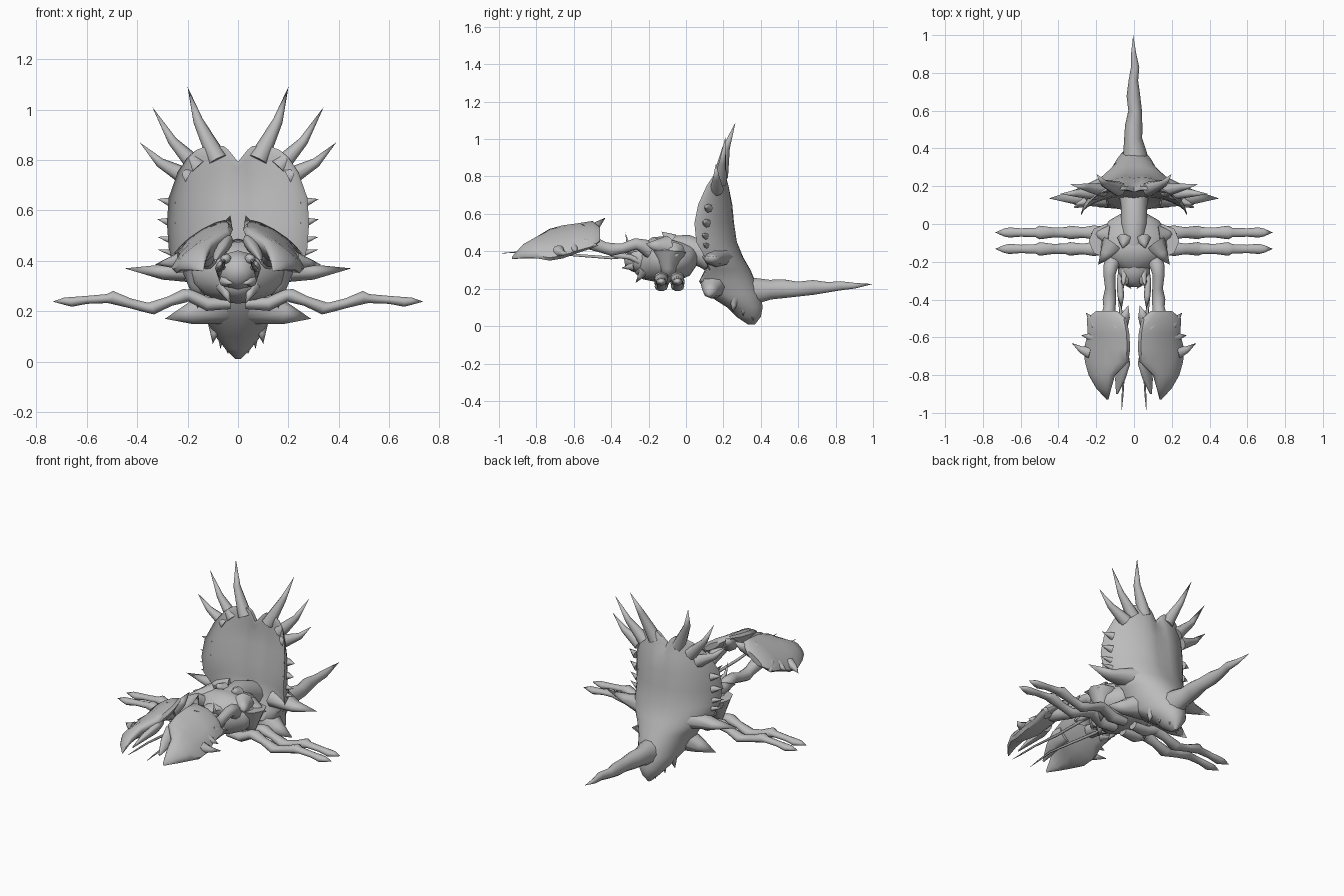
import bpy, bmesh, math
from mathutils import Vector

cube = bpy.data.objects.get("Cube")
if cube:
    bpy.data.objects.remove(cube, do_unlink=True)

shell = bpy.data.materials.new("shell_grey")
shell.use_nodes = True
SHELL_COLOUR = (0.5, 0.5, 0.5, 1)
shell.diffuse_color = SHELL_COLOUR
shell.node_tree.nodes["Principled BSDF"].inputs["Base Color"].default_value = SHELL_COLOUR


def skin(name, rings, angle=66):
    """Join equal rings of points into one closed skin."""
    bm = bmesh.new()
    loops = [[bm.verts.new(p) for p in ring] for ring in rings]
    count = len(loops[0])
    for low, high in zip(loops, loops[1:]):
        for i in range(count):
            j = (i + 1) % count
            bm.faces.new((low[i], low[j], high[j], high[i]))
    # Caps are strips running across each end ring
    for end in (loops[0], loops[-1]):
        for i in range(count // 2):
            strip = (end[i], end[i + 1], end[count - 1 - i], end[-i])
            bm.faces.new(list(dict.fromkeys(strip)))
    bmesh.ops.remove_doubles(bm, verts=bm.verts, dist=0.0005)
    bmesh.ops.recalc_face_normals(bm, faces=bm.faces)
    mesh = bpy.data.meshes.new(name)
    bm.to_mesh(mesh)
    bm.free()
    mesh.materials.append(shell)
    obj = bpy.data.objects.new(name, mesh)
    bpy.context.collection.objects.link(obj)
    bpy.ops.object.select_all(action="DESELECT")
    obj.select_set(True)
    bpy.context.view_layer.objects.active = obj
    bpy.ops.object.shade_smooth_by_angle(angle=math.radians(angle))


def tube(name, path, radii, sides=8, flat=1.0, mirror=False):
    """Tapered tube along a path; flat scales its height."""
    pts = [Vector(p) for p in path]
    rings = []
    for i, p in enumerate(pts):
        along = (pts[min(i + 1, len(pts) - 1)] - pts[max(i - 1, 0)]).normalized()
        up = Vector((0, 1, 0)) if abs(along.z) > 0.8 else Vector((0, 0, 1))
        side = along.cross(up).normalized()
        over = side.cross(along)
        turns = [math.tau * k / sides for k in range(sides)]
        rings.append([p + radii[i] * (math.cos(t) * side + flat * math.sin(t) * over)
                      for t in turns])
    if mirror:
        skin("left_" + name, rings)
        skin("right_" + name, [[(-v.x, v.y, v.z) for v in r] for r in rings])
    else:
        skin(name, rings)


def spikes(name, base, tip, radius, bend=(0, 0, 0), flat=1.0):
    """Mirrored pair of curved thorns."""
    a, b, c = Vector(base), Vector(tip), Vector(bend)
    tube(name, [a, a.lerp(b, 0.5) + c, b], [radius, radius * 0.5, 0], 8, flat, True)


# Tall shield that runs down into the abdomen: z, half width, edge, back, front
rows = [(.01, .01, .35, .37, .33), (.05, .05, .33, .40, .27), (.1, .09, .3, .41, .22),
        (.17, .13, .2, .4, .11), (.24, .16, .14, .37, .07), (.3, .19, .13, .345, .1),
        (.37, .25, .1, .305, .14), (.45, .275, .055, .28, .15), (.55, .282, .045, .265, .16),
        (.65, .275, .065, .255, .175), (.75, .24, .11, .235, .185), (.81, .2, .15, .215, .18),
        (.84, .165, .17, .208, .18), (.855, .125, .185, .2, .18)]
N = 20
rings = []
for z, w, edge, back, front in rows:
    ring = []
    for k in range(2 * N):
        t = math.pi * k / N
        a = math.cos(t)
        face = back if t < math.pi else front
        bow = abs(math.sin(t)) ** (1.3 if z > .4 else 1)
        crease = 0.012 * max(0, 1 - abs(a) * 4) if z > .4 else 0
        notch = max(0, z - .7) * 0.4 * max(0, 1 - abs(a) * w / .05)
        ring.append((w * a, edge + (face - edge) * bow - crease, z - notch))
    rings.append(ring)
skin("shield_abdomen", rings, 50)

# Crown thorns and rim thorns
spikes("crown_thorn_inner", (.08, .185, .8), (.2, .265, 1.09), .04, (.018, -.01, .01))
spikes("crown_thorn_middle", (.16, .18, .77), (.34, .21, 1.01), .038, (.01, 0, -.015))
spikes("crown_thorn_outer", (.2, .165, .73), (.39, .16, .87), .038, (.015, 0, -.01))
for z, y, size in ((.64, .1, .024), (.56, .09, .024), (.49, .085, .018), (.44, .09, .015)):
    spikes("rim_thorn", (.255, y + .02, z - .01), (.32, y, z + .005), size)
spikes("hip_thorn", (.15, .17, .37), (.45, .135, .37), .085, (0, -.01, -.015), .7)
spikes("flank_thorn", (.07, .16, .23), (.29, .12, .17), .085, (.01, -.01, -.01))

# Jagged fringe around the tip of the abdomen
for s, size in ((0, .03), (.5, .02), (1, .025)):
    spikes("fringe_tooth", (.09 - .05 * s, .26 + .09 * s, .15 - .06 * s),
           (.1 - .06 * s, .25 + .11 * s, .07 - .04 * s), size)

# Rough tail
tail = [(.28, .17, .08), (.38, .19, .062), (.45, .195, .048), (.52, .2, .046), (.6, .198, .036),
        (.68, .207, .036), (.76, .208, .025), (.83, .216, .022), (.9, .216, .014), (1, .225, 0)]
tube("tail", [(.006 * math.sin(i * 2), y, z) for i, (y, z, r) in enumerate(tail)],
     [r for y, z, r in tail], 10, 1.15)

# Waist joining thorax to shield
tube("waist", [(0, -.12, .43), (0, 0, .42), (0, .1, .38), (0, .22, .33)],
     [.05, .07, .07, .09], 12)

# Thorax: y, half width, top, bottom, with drooping sides
thorax = [(.06, .06, .42, .33), (.02, .13, .44, .27), (-.05, .185, .46, .24),
          (-.12, .19, .48, .23), (-.18, .175, .475, .24), (-.23, .09, .44, .25),
          (-.27, .05, .4, .28)]
skin("thorax", [[(w * math.cos(math.tau * k / 16), y,
                  (hi + lo) / 2 + (hi - lo) / 2 * math.sin(math.tau * k / 16))
                 for k in range(16)] for y, w, hi, lo in thorax])
spikes("thorax_front_thorn", (.11, -.11, .42), (.19, -.215, .44), .065)
spikes("thorax_side_thorn", (.13, -.06, .39), (.23, -.05, .38), .06)
spikes("thorax_crest_thorn", (.05, -.08, .46), (.06, -.13, .505), .04)
spikes("side_plate", (.15, -.09, .4), (.16, -.1, .21), .09)

# Head with eyes, jaws and feelers
tube("head", [(0, -.18, .36), (0, -.25, .36), (0, -.3, .355), (0, -.33, .35)],
     [.08, .085, .065, .03], 12, .95)
tube("eye", [(.04, -.28, .4), (.05, -.31, .41), (.052, -.325, .41)], [.02, .02, .008], 8, 1, True)
spikes("jaw", (.05, -.28, .32), (.012, -.345, .31), .025, (.015, 0, 0))
spikes("cheek_thorn", (.06, -.22, .3), (.03, -.27, .23), .03)
spikes("brow_thorn", (.05, -.25, .4), (.06, -.325, .5), .02, (0, -.02, -.02))
tube("whisker", [(.05, -.25, .38), (.075, -.4, .365), (.06, -.6, .38), (.055, -.8, .4),
                 (.06, -.9, .395), (.065, -.985, .39)], [.012, .009, .008, .006, .005, .001],
     6, 1, True)
tube("small_limb", [(.06, -.22, .33), (.075, -.3, .37), (.07, -.38, .38), (.065, -.45, .4)],
     [.018, .016, .018, 0], 6, 1, True)

# Jointed walking legs, two pairs on each side
leg = [(.03, .23, .03), (.12, .228, .038), (.19, .262, .034), (.21, .262, .038), (.27, .24, .028),
       (.34, .212, .036), (.36, .214, .028), (.43, .232, .027), (.5, .255, .036),
       (.52, .25, .025), (.6, .245, .022), (.66, .237, .027), (.69, .24, .02), (.735, .238, 0)]
for y in (-.045, -.132):
    tube("leg", [(x, y, z) for x, z, r in leg], [r for x, z, r in leg], 10, .75, True)

# Claw arms
tube("claw_arm", [(.1, -.16, .38), (.125, -.23, .43), (.13, -.27, .44), (.125, -.34, .415),
                  (.13, -.4, .41), (.13, -.44, .42), (.14, -.54, .46)],
     [.045, .038, .032, .028, .036, .032, .045], 10, 1, True)


# Claws lean outward: y, inner x, outer x, middle z, half thickness
def claw_part(name, data):
    for label, s in (("left_", 1), ("right_", -1)):
        rings = []
        for y, x0, x1, zc, h in data:
            ring = []
            for k in range(12):
                c, d = math.cos(math.tau * k / 12), math.sin(math.tau * k / 12)
                x = (x0 + x1) / 2 + (x1 - x0) / 2 * c
                ring.append((s * x, y, zc + h * d - .3 * (x1 - x0) * c))
            rings.append(ring)
        skin(label + name, rings, 50)


claw_part("claw_palm", [(-.46, .09, .2, .49, .02), (-.5, .04, .25, .49, .035),
                        (-.58, .025, .245, .47, .045), (-.66, .02, .265, .45, .05),
                        (-.73, .03, .26, .435, .05), (-.8, .1, .24, .42, .042),
                        (-.87, .12, .2, .4, .03), (-.93, .135, .145, .365, .006)])
claw_part("claw_finger", [(-.68, .03, .1, .47, .035), (-.74, .02, .09, .46, .035),
                          (-.82, .045, .1, .435, .025), (-.9, .085, .095, .4, .005)])
spikes("claw_heel_thorn", (.08, -.54, .5), (.03, -.43, .58), .05, (-.01, 0, -.01))
spikes("claw_rear_thorn", (.2, -.53, .44), (.255, -.47, .43), .035)
spikes("claw_side_thorn", (.23, -.68, .4), (.33, -.63, .385), .035, (0, -.01, 0))
spikes("claw_edge_thorn", (.21, -.6, .42), (.28, -.59, .4), .03)
